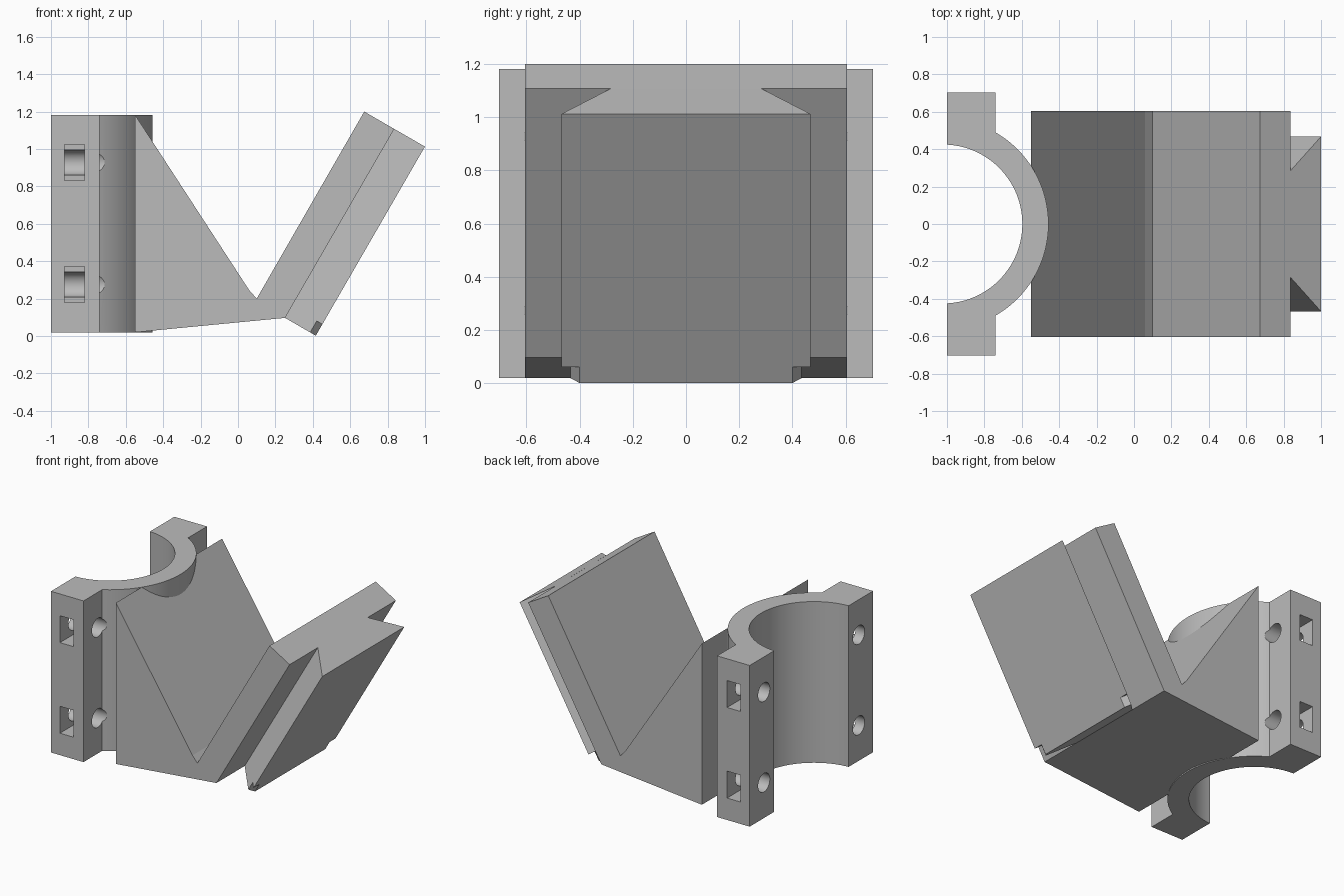
import bpy, bmesh, math
from mathutils import Matrix, Vector

if "Cube" in bpy.data.objects:
    bpy.data.objects.remove(bpy.data.objects["Cube"], do_unlink=True)

grey = bpy.data.materials.new("plain grey")
grey.use_nodes = True
colour = (0.5, 0.5, 0.5, 1)
grey.diffuse_color = colour
grey.node_tree.nodes["Principled BSDF"].inputs["Base Color"].default_value = colour


def frame(origin, x, y):
    """Placement whose local z is the extrusion direction."""
    x, y = Vector(x).normalized(), Vector(y).normalized()
    m = Matrix((x, y, x.cross(y))).transposed().to_4x4()
    return Matrix.Translation(origin) @ m


def prism(name, outline, height, place):
    bm = bmesh.new()
    base = bm.faces.new([bm.verts.new((a, b, 0)) for a, b in outline])
    top = bmesh.ops.extrude_face_region(bm, geom=[base])["geom"]
    moved = [v for v in top if isinstance(v, bmesh.types.BMVert)]
    bmesh.ops.translate(bm, verts=moved, vec=(0, 0, height))
    bmesh.ops.transform(bm, matrix=place, verts=bm.verts)
    bmesh.ops.recalc_face_normals(bm, faces=bm.faces)
    mesh = bpy.data.meshes.new(name)
    bm.to_mesh(mesh)
    bm.free()
    mesh.materials.append(grey)
    obj = bpy.data.objects.new(name, mesh)
    bpy.context.collection.objects.link(obj)
    return obj


def select(obj):
    bpy.ops.object.select_all(action="DESELECT")
    obj.select_set(True)
    bpy.context.view_layer.objects.active = obj


def cut(obj, cutter):
    cutter.hide_render = True
    mod = obj.modifiers.new("cut", "BOOLEAN")
    mod.operation, mod.solver, mod.object = "DIFFERENCE", "EXACT", cutter
    select(obj)
    bpy.ops.object.modifier_apply(modifier=mod.name)
    bpy.data.objects.remove(cutter, do_unlink=True)


def arc(cx, cy, r, start, end, steps):
    angles = [start + (end - start) * i / steps for i in range(steps + 1)]
    return [(cx + r * math.cos(a), cy + r * math.sin(a)) for a in angles]


# Half-ring clamp with two bolt tabs
centre, inner, outer = -1.022, 0.425, 0.565
front, back, tab = -0.74, -1.0, 0.703
a_out = math.acos((front - centre) / outer)
a_in = math.acos((back - centre) / inner)
outline = arc(centre, 0, outer, -a_out, a_out, 48)
outline += [(front, tab), (back, tab)]
outline += arc(centre, 0, inner, a_in, -a_in, 64)
outline += [(back, -tab), (front, -tab)]
clamp = prism("pipe_clamp", outline, 1.162, Matrix.Translation((0, 0, 0.02)))

# Bolt holes along x and nut slots opening on the tab ends
bolt_y = 0.54
for side in (-1, 1):
    for z in (0.275, 0.928):
        circle = arc(0, 0, 0.067, 0, 2 * math.pi, 32)[:-1]
        place = frame((-1.1, side * bolt_y, z), (0, 1, 0), (0, 0, 1))
        cut(clamp, prism("bolt_cutter", circle, 0.5, place))
        ys = (side * bolt_y, side * 0.8)
        slot = [(-0.928, ys[0]), (-0.82, ys[0]), (-0.82, ys[1]), (-0.928, ys[1])]
        cut(clamp, prism("slot_cutter", slot, 0.194, Matrix.Translation((0, 0, z - 0.097))))
select(clamp)
bpy.ops.object.shade_smooth_by_angle(angle=math.radians(30))

# V-shaped bracket: upright wedge and slanted plate
profile = [(-0.55, 0.02), (0.2515, 0.097), (0.8355, 1.107), (0.675, 1.2),
           (0.1, 0.2), (0.06, 0.245), (-0.55, 1.182)]
prism("slanted_bracket", profile, 1.21, frame((0, 0.605, 0), (1, 0, 0), (0, 0, 1)))

# Dovetail rail on the slanted plate
slope = math.radians(60)
normal = (math.sin(slope), 0, -math.cos(slope))
place = frame((0.2515, 0, 0.097), (0, -1, 0), normal)
thick, narrow, wide = 0.19, 0.283, 0.467
rail = prism("dovetail_rail", [(-narrow, 0), (narrow, 0), (wide, thick), (-wide, thick)],
             1.167, place)

# Small lead-in bevels at the lower rail corners
for side in (-1, 1):
    bevel = [(side * a, thick + b) for a, b in
             ((0.367, 0.035), (0.499, -0.105), (0.6, 0.08))]
    lead = place @ Matrix.Translation((0, 0, -0.05))
    cut(rail, prism("bevel_cutter", bevel, 0.12, lead))
